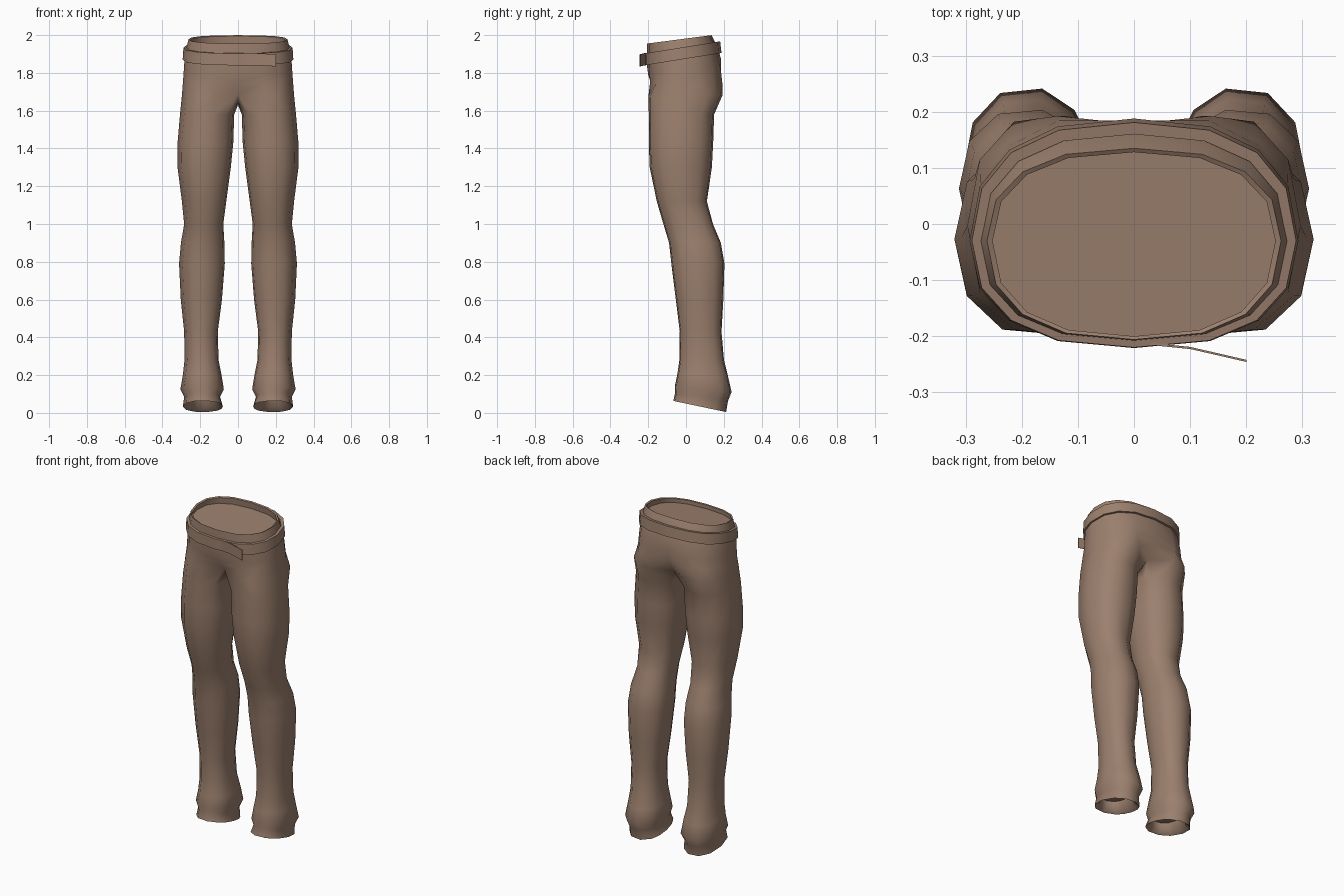
import bpy, bmesh, math

if "Cube" in bpy.data.objects:
    bpy.data.objects.remove(bpy.data.objects["Cube"])

cloth = bpy.data.materials.new("brown cloth")
cloth.diffuse_color = (0.33, 0.215, 0.155, 1)
cloth.use_nodes = True
cloth.node_tree.nodes["Principled BSDF"].inputs["Base Color"].default_value = cloth.diffuse_color


def spow(v, e):
    return math.copysign(abs(v) ** e, v)


def finish(name, bm, mirror=True, angle=50):
    bmesh.ops.recalc_face_normals(bm, faces=bm.faces)
    me = bpy.data.meshes.new(name)
    bm.to_mesh(me)
    bm.free()
    ob = bpy.data.objects.new(name, me)
    bpy.context.collection.objects.link(ob)
    me.materials.append(cloth)
    if mirror:
        m = ob.modifiers.new("mirror", 'MIRROR')
        m.use_clip = True
        m.merge_threshold = 0.0005
    bpy.ops.object.select_all(action='DESELECT')
    ob.select_set(True)
    bpy.context.view_layer.objects.active = ob
    bpy.ops.object.shade_smooth_by_angle(angle=math.radians(angle))
    return ob


def bridge(bm, a, b, closed):
    n = len(a)
    for i in range(n if closed else n - 1):
        j = (i + 1) % n
        bm.faces.new((a[i], a[j], b[j], b[i]))


# Angles around a leg: 9 points front-outside-back, then 3 on the inner thigh
LEG_ANGLES = [-135 + 33.75 * k for k in range(9)] + [157.5, 180, 202.5]


def leg_ring(z, xin, xout, yf, yb, tilt=0.0):
    cx, cy = (xin + xout) / 2, (yf + yb) / 2
    pts = []
    for a in LEG_ANGLES:
        t = math.radians(a)
        y = cy + (yb - yf) / 2 * spow(math.sin(t), 0.9)
        pts.append([cx + (xout - xin) / 2 * spow(math.cos(t), 0.9), y, z - tilt * (y - cy)])
    return pts


def hip_ring(z, tilt, w, yf, yb, cf=None, cb=None):
    """Half section, front centre round to back centre."""
    pts = []
    for k in range(9):
        t = math.radians(-90 + 22.5 * k)
        s = spow(math.sin(t), 0.85)
        y = -0.03 + s * ((yb + 0.03) if s > 0 else (-0.03 - yf))
        if k == 0 and cf is not None:
            y = cf
        if k == 8 and cb is not None:
            y = cb
        x = 0 if k in (0, 8) else w * abs(math.cos(t)) ** 0.8
        pts.append([x, y, z + tilt * y])
    return pts


# Trousers: legs, hips, recessed waist and hem
bm = bmesh.new()


def verts(pts):
    return [bm.verts.new(p) for p in pts]


LEG = [  # z, inner x, outer x, front y, back y, tilt
    (1.58, .02, .307, -.200, .152, 0),
    (1.43, .025, .32, -.200, .147, 0),
    (1.30, .038, .32, -.195, .14, 0),
    (1.12, .062, .297, -.157, .113, 0),
    (1.00, .078, .285, -.122, .145, 0),
    (0.90, .072, .302, -.092, .187, 0),
    (0.79, .070, .312, -.080, .206, 0),
    (0.60, .085, .303, -.056, .200, 0),
    (0.43, .107, .285, -.035, .190, 0),
    (0.28, .103, .283, -.037, .203, 0),
    (0.20, .087, .292, -.048, .225, .05),
    (0.125, .075, .305, -.062, .244, .1),
    (0.085, .095, .285, -.060, .225, .15),
    (0.034, .080, .292, -.070, .215, .21),
    (0.055, .105, .268, -.045, .190, .21),
    (0.11, .115, .258, -.035, .180, .1),
]

# Ring where the two legs join at the crotch
saddle = leg_ring(1.68, .01, .297, -.202, .196)
saddle[0] = [0, -.135, 1.69]
saddle[11] = [0, -.07, 1.645]
saddle[10] = [0, 0, 1.63]
saddle[9] = [0, .06, 1.64]
saddle[8] = [0, .12, 1.67]
saddle = verts(saddle)
prev = saddle
for row in LEG:
    ring = verts(leg_ring(*row))
    bridge(bm, prev, ring, True)
    prev = ring
bm.faces.new(prev)

HIPS = [  # z at y = 0, tilt, half width, front y, back y, centre front, centre back
    (1.745, 0, .292, -.202, .208, -.185, .165),
    (1.80, .05, .288, -.204, .200, -.20, .178),
    (1.86, .10, .284, -.207, .184, None, None),
    (1.92, .13, .277, -.208, .165, None, None),
    (1.982, .13, .262, -.206, .135, None, None),
    (1.978, .13, .252, -.200, .128, None, None),
    (1.945, .08, .257, -.200, .132, None, None),
]
prev = saddle[:9]
for row in HIPS:
    ring = verts(hip_ring(*row))
    bridge(bm, prev, ring, False)
    prev = ring
bm.faces.new(prev)
finish("trousers", bm)

# Belt: slanted band around the hips
bm = bmesh.new()
rows = [verts(hip_ring(*r)) for r in (
    (1.875, .16, .293, -.221, .188),
    (1.938, .16, .289, -.220, .181),
    (1.938, .16, .272, -.204, .160),
    (1.875, .16, .276, -.204, .168))]
for i in range(4):
    bridge(bm, rows[i], rows[(i + 1) % 4], False)
finish("belt", bm, angle=40)

# Belt tail: loose end sticking out at the front
bm = bmesh.new()
sections = []
for x, y, z in ((.03, -.212, 1.84), (.10, -.219, 1.84), (.20, -.242, 1.834)):
    sections.append(verts([(x, y, z), (x, y, z + .064),
                           (x + .001, y - .004, z + .064), (x + .001, y - .004, z)]))
for a, b in zip(sections, sections[1:]):
    bridge(bm, a, b, True)
bm.faces.new(sections[0])
bm.faces.new(sections[-1])
finish("belt_tail", bm, mirror=False, angle=30)
